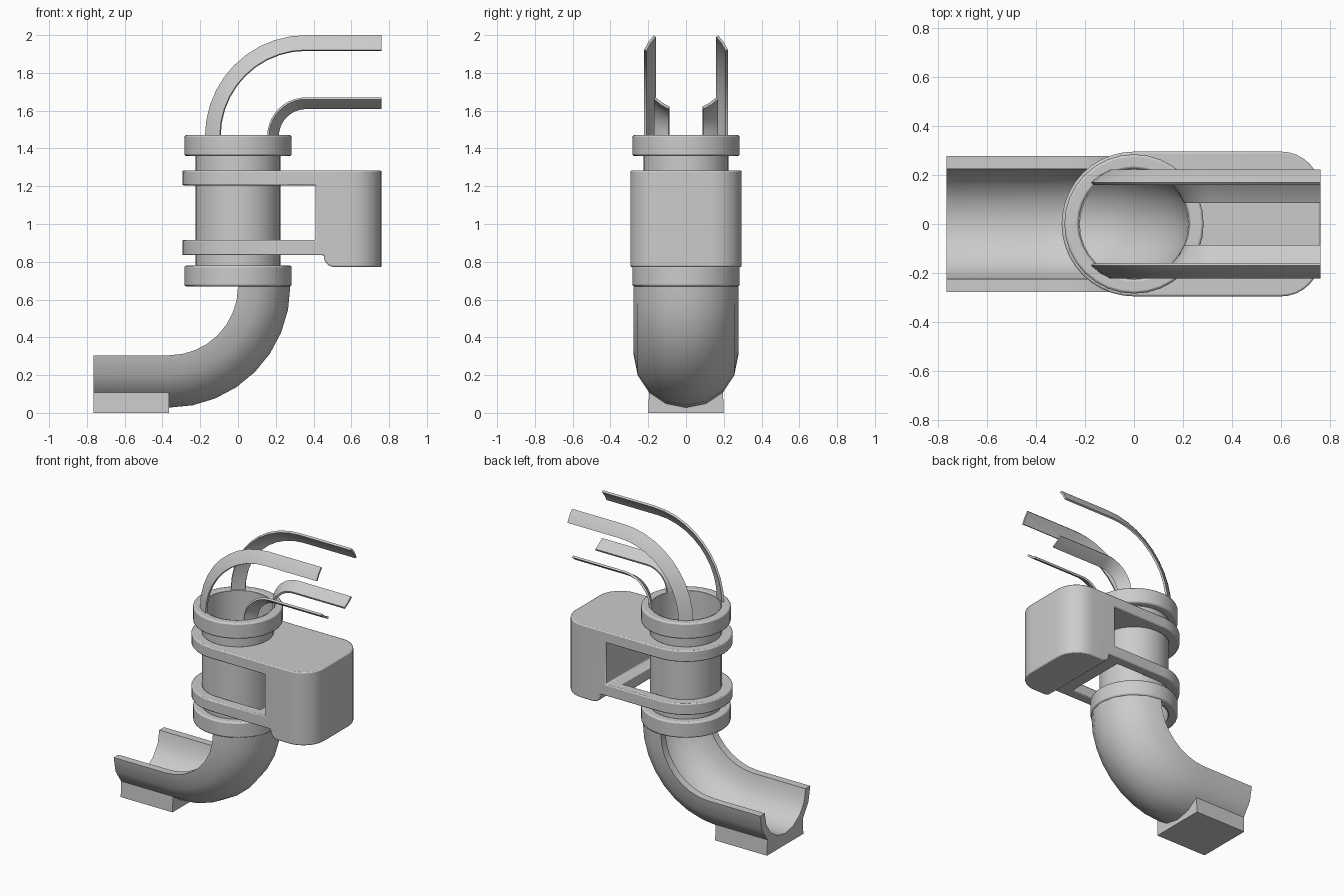
import bpy, bmesh
from math import sin, cos, pi, radians

cube = bpy.data.objects.get("Cube")
if cube:
    bpy.data.objects.remove(cube, do_unlink=True)

GREY = (0.6, 0.6, 0.6, 1.0)
grey = bpy.data.materials.new("plain_grey")
grey.use_nodes = True
grey.diffuse_color = GREY
grey.node_tree.nodes["Principled BSDF"].inputs["Base Color"].default_value = GREY


def make(name, rows, closed=False):
    """Skin a list of equal closed loops; cap the ends unless closed."""
    bm = bmesh.new()
    loops = [[bm.verts.new(p) for p in row] for row in rows]
    n = len(loops[0])
    pairs = list(zip(loops, loops[1:]))
    if closed:
        pairs.append((loops[-1], loops[0]))
    else:
        bm.faces.new(loops[0])
        bm.faces.new(loops[-1])
    for a, b in pairs:
        for i in range(n):
            j = (i + 1) % n
            bm.faces.new((a[i], a[j], b[j], b[i]))
    bmesh.ops.recalc_face_normals(bm, faces=bm.faces)
    mesh = bpy.data.meshes.new(name)
    bm.to_mesh(mesh)
    bm.free()
    mesh.materials.append(grey)
    obj = bpy.data.objects.new(name, mesh)
    bpy.context.collection.objects.link(obj)
    return obj


def smooth(obj, bevel=0):
    bpy.ops.object.select_all(action='DESELECT')
    obj.select_set(True)
    bpy.context.view_layer.objects.active = obj
    bpy.ops.object.shade_smooth_by_angle(angle=radians(32))
    if bevel:
        mod = obj.modifiers.new("soft_edges", 'BEVEL')
        mod.width = bevel
        mod.segments = 2
        mod.limit_method = 'ANGLE'
        mod.angle_limit = radians(35)
    return obj


def arc(cx, cy, r, start, end, steps):
    angles = [radians(start + (end - start) * i / steps) for i in range(steps + 1)]
    return [(cx + r * cos(a), cy + r * sin(a)) for a in angles]


def ring(name, inner, outer, z0, z1, bevel=0, sides=32):
    profile = [(inner, z0), (outer, z0), (outer, z1), (inner, z1)]
    turns = [2 * pi * i / sides for i in range(sides)]
    rows = [[(r * cos(a), r * sin(a), z) for r, z in profile] for a in turns]
    return smooth(make(name, rows, closed=True), bevel)


def prism(name, outline, low, high, axis='z'):
    if axis == 'z':
        rows = [[(x, y, h) for x, y in outline] for h in (low, high)]
    elif axis == 'y':
        rows = [[(x, h, z) for x, z in outline] for h in (low, high)]
    else:
        rows = [[(h, y, z) for y, z in outline] for h in (low, high)]
    return make(name, rows)


def bend(name, section, cx, cz, radius, side, steps):
    """Sweep (offset, y) points round a quarter turn and along a straight run."""
    rows = []
    for i in range(steps + 1):
        t = pi / 2 * i / steps
        rows.append([(cx + side * (radius + o) * cos(t), y,
                      cz - side * (radius + o) * sin(t)) for o, y in section])
    rows.append([(cx - side * 0.4, y, z) for x, y, z in rows[-1]])
    return smooth(make(name, rows))


# Open half-pipe chute
chute = arc(0, 0, 0.277, -90, 90, 8) + arc(0, 0, 0.225, 90, -90, 8)
bend("chute", chute, -0.365, 0.67, 0.365, 1, 8)

# Foot cradling the chute
foot = [(-0.2, 0), (0.2, 0)] + arc(0, 0.305, 0.277, -45, -135, 4)
smooth(prism("foot", foot, -0.765, -0.365, 'x'))

# Upright tube and its collars
ring("tube", 0.221, 0.226, 0.675, 1.465)
ring("lower_collar", 0.225, 0.284, 0.67, 0.78, 0.01)
ring("upper_collar", 0.225, 0.284, 1.36, 1.47, 0.01)

# Side housing with two arms gripping the tube
outline = (arc(0, 0, 0.295, 90, 270, 20) + arc(0.6, -0.135, 0.16, -90, 0, 8)
           + arc(0.6, 0.135, 0.16, 0, 90, 8))
housing = prism("housing", outline, 0.772, 1.283)
window = [(-0.5, 0.915), (0.41, 0.915), (0.41, 1.205), (-0.5, 1.205)]
under = ([(-0.5, 0.835), (-0.5, 0.6), (0.51, 0.6)]
         + arc(0.51, 0.827, 0.055, 270, 180, 5) + [(0.455, 0.835)])
slot = arc(0, 0, 0.225, 90, 270, 16) + [(0.33, -0.225), (0.33, 0.225)]
cutters = [
    prism("window_cutter", window, -0.5, 0.5, 'y'),
    prism("under_cutter", under, -0.5, 0.5, 'y'),
    prism("tube_cutter", arc(0, 0, 0.225, 0, 348.75, 31), 1.0, 1.5),
    prism("slot_cutter", slot, 0.7, 1.0),
]
for cutter in cutters:
    cutter.hide_render = True
    mod = housing.modifiers.new("cut", 'BOOLEAN')
    mod.operation = 'DIFFERENCE'
    mod.solver = 'EXACT'
    mod.object = cutter
bpy.context.view_layer.update()
graph = bpy.context.evaluated_depsgraph_get()
cut_mesh = bpy.data.meshes.new_from_object(housing.evaluated_get(graph))
housing.modifiers.clear()
housing.data = cut_mesh
for cutter in cutters:
    bpy.data.objects.remove(cutter, do_unlink=True)
smooth(housing, 0.008)

# Four curved strips rising from the tube, mirrored front to back
for label, start, end in (("upper_strip", 22.5, 45), ("lower_strip", -67.5, -45)):
    for where, sign in (("front", -1), ("back", 1)):
        edge = arc(0, 0, 0.24, start, end, 2) + arc(0, 0, 0.226, end, start, 2)
        section = [(o, sign * y) for y, o in edge]
        bend(where + "_" + label, section, 0.36, 1.465, 0.365, -1, 10)
